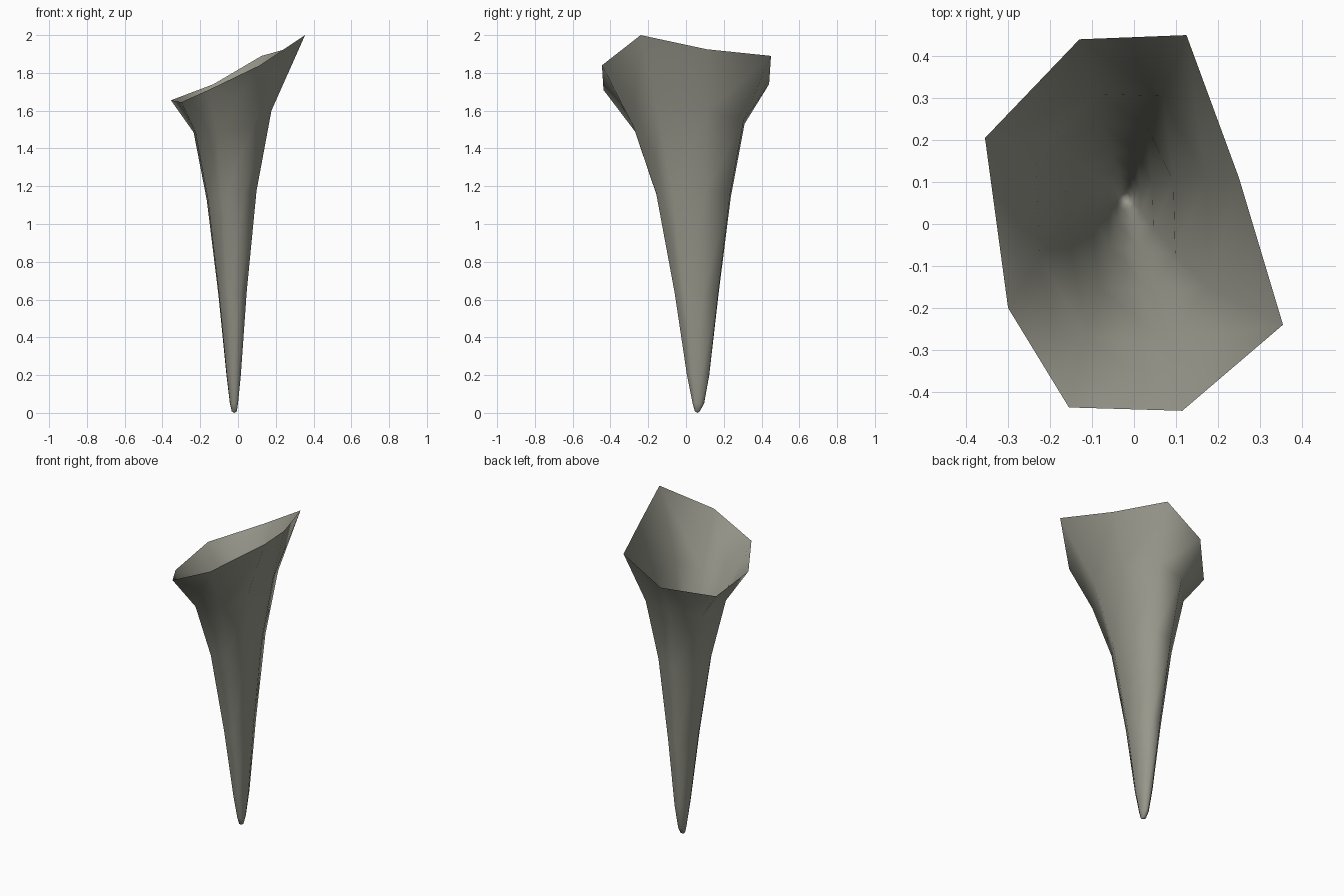
import bpy, bmesh

cube = bpy.data.objects.get("Cube")
if cube:
    bpy.data.objects.remove(cube, do_unlink=True)

mat = bpy.data.materials.new("olive grey")
mat.use_nodes = True
colour = (0.31, 0.31, 0.26, 1)
mat.diffuse_color = colour
mat.node_tree.nodes["Principled BSDF"].inputs["Base Color"].default_value = colour

# Slanted, uneven rim of the flared mouth
rim = [(-.13, .44, 1.74), (.125, .45, 1.89), (.25, .11, 1.925), (.355, -.24, 2.0),
       (.115, -.445, 1.84), (-.155, -.437, 1.71), (-.3, -.2, 1.645), (-.355, .205, 1.655)]
# Neck ring just under the flare
neck = [(-.1, .31, 1.53), (.07, .305, 1.55), (.17, .11, 1.6), (.177, -.15, 1.6),
        (.08, -.28, 1.52), (-.11, -.27, 1.49), (-.225, -.08, 1.485), (-.235, .165, 1.485)]


def stem_ring(x0, x1, y0, y1, z, tilt):
    """Neck outline squeezed into a smaller box, rising by tilt towards +x."""
    xs, ys = [p[0] for p in neck], [p[1] for p in neck]
    ring = []
    for x, y, _ in neck:
        u = (x - min(xs)) / (max(xs) - min(xs))
        v = (y - min(ys)) / (max(ys) - min(ys))
        ring.append((x0 + u * (x1 - x0), y0 + v * (y1 - y0), z + tilt * (u - .5)))
    return ring


# Rings down the tapering stem to the blunt tip
rings = [rim, neck,
         stem_ring(-.165, .098, -.158, .237, 1.15, .05),
         stem_ring(-.103, .046, -.06, .172, .63, .02),
         stem_ring(-.061, .015, .005, .123, .2, 0),
         stem_ring(-.043, 0, .035, .096, .05, 0),
         stem_ring(-.033, -.006, .047, .073, .008, 0)]

bm = bmesh.new()
loops = [[bm.verts.new(p) for p in ring] for ring in rings]
for upper, lower in zip(loops, loops[1:]):
    for i in range(len(upper)):
        j = (i + 1) % len(upper)
        bm.faces.new((upper[i], upper[j], lower[j], lower[i]))
tip = bm.verts.new((-.02, .06, 0))
last = loops[-1]
for i in range(len(last)):
    bm.faces.new((last[i], last[(i + 1) % len(last)], tip))

# Outward normals
bm.normal_update()
if sum(f.normal.dot(f.calc_center_median()) for f in bm.faces[:8]) < 0:
    bmesh.ops.reverse_faces(bm, faces=bm.faces[:])
for f in bm.faces:
    f.smooth = True

mesh = bpy.data.meshes.new("funnel_horn")
bm.to_mesh(mesh)
bm.free()
mesh.materials.append(mat)
horn = bpy.data.objects.new("funnel_horn", mesh)
bpy.context.collection.objects.link(horn)
